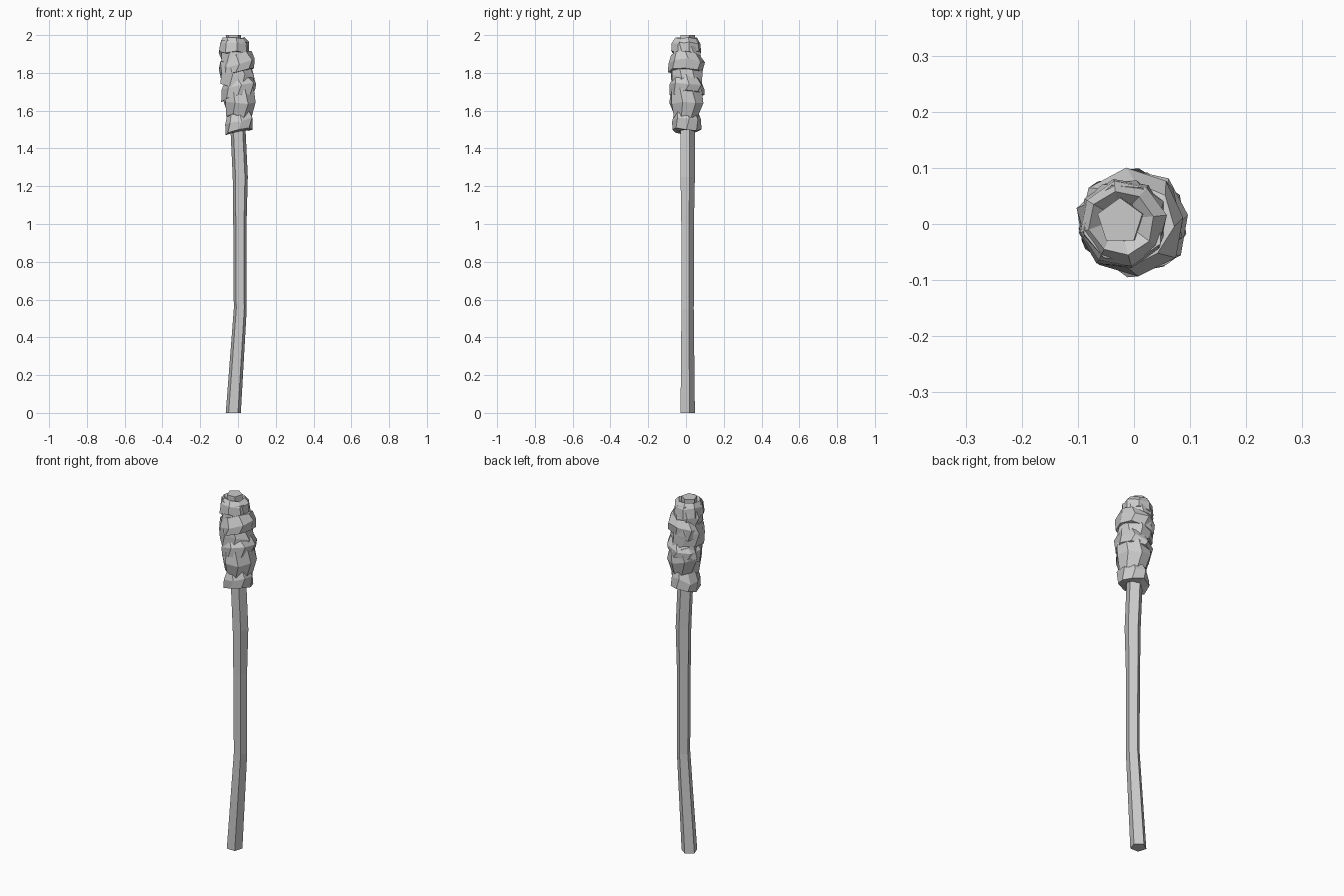
import bpy, bmesh, math, random
from mathutils import Vector

random.seed(4)
old = bpy.data.objects.get("Cube")
if old:
    bpy.data.objects.remove(old, do_unlink=True)

grey = bpy.data.materials.new("plain grey")
grey.use_nodes = True
colour = (0.6, 0.6, 0.6, 1)
grey.diffuse_color = colour
grey.node_tree.nodes["Principled BSDF"].inputs["Base Color"].default_value = colour


def ring(cx, cy, z, r, sides, turn=0, tilt=0, jitter=0):
    """One loop of points, tilted along x and optionally roughened."""
    pts = []
    for i in range(sides):
        a = math.pi / 2 + turn + math.tau * i / sides
        rr = r * (1 + random.uniform(-jitter, jitter))
        dx, dy = rr * math.cos(a), rr * math.sin(a)
        dz = random.uniform(-jitter, jitter) * 0.14
        pts.append(Vector((cx + dx, cy + dy, z + dx * tilt + dz)))
    return pts


def loft(name, rings, closed=False):
    """Skin a stack of loops, capping the ends unless it is a closed tube."""
    bm = bmesh.new()
    loops = [[bm.verts.new(p) for p in pts] for pts in rings]
    pairs = list(zip(loops, loops[1:]))
    if closed:
        pairs.append((loops[-1], loops[0]))
    else:
        bm.faces.new(loops[0])
        bm.faces.new(loops[-1])
    for low, high in pairs:
        for i in range(len(low)):
            j = (i + 1) % len(low)
            bm.faces.new((low[i], low[j], high[j], high[i]))
    bmesh.ops.recalc_face_normals(bm, faces=bm.faces)
    mesh = bpy.data.meshes.new(name)
    bm.to_mesh(mesh)
    bm.free()
    mesh.materials.append(grey)
    ob = bpy.data.objects.new(name, mesh)
    bpy.context.collection.objects.link(ob)
    return ob


# Bent five-sided handle: height, centre x, radius
spine = [(0, -0.025, 0.042), (0.55, 0.012, 0.036), (1.0, 0.01, 0.037),
         (1.25, 0.012, 0.042), (1.5, 0.0, 0.042), (2.0, -0.025, 0.042)]
loft("handle", [ring(x, 0.005, z, r, 5) for z, x, r in spine])

# Overlapping cloth wraps: bottom, top, centre x, bottom and top radius, tilt
wraps = [(1.49, 1.61, 0.004, 0.079, 0.060, 0.22),
         (1.57, 1.73, 0.004, 0.070, 0.087, -0.12),
         (1.68, 1.77, 0.004, 0.094, 0.080, 0.25),
         (1.73, 1.85, -0.007, 0.091, 0.090, -0.2),
         (1.80, 1.90, -0.003, 0.094, 0.080, 0.2),
         (1.85, 1.96, -0.020, 0.080, 0.080, -0.1)]
for n, (z0, z1, x, r0, r1, tilt) in enumerate(wraps):
    turn = n * 0.37
    mid = (z0 + z1) / 2
    loft(f"cloth_wrap_{n + 1}", [
        ring(x, 0.002, z0, r0 * 0.5, 8, turn, tilt),
        ring(x, 0.002, z0, r0 * 0.96, 8, turn, tilt, 0.08),
        ring(x, 0.002, mid, max(r0, r1), 8, turn + 0.2, tilt, 0.08),
        ring(x, 0.002, z1, r1 * 0.94, 8, turn, tilt, 0.08),
        ring(x, 0.002, z1, r1 * 0.5, 8, turn, tilt)], closed=True)

# Top collar with a hollow around the handle's end
loft("top_collar", [
    ring(-0.020, 0, 1.90, 0.045, 8, 0.2),
    ring(-0.020, 0, 1.91, 0.081, 8, 0.2, 0, 0.05),
    ring(-0.020, 0, 1.96, 0.078, 8, 0.2, 0, 0.05),
    ring(-0.022, 0.002, 1.986, 0.058, 8, 0.2, 0, 0.04),
    ring(-0.024, 0.005, 1.965, 0.036, 8, 0.2)], closed=True)
